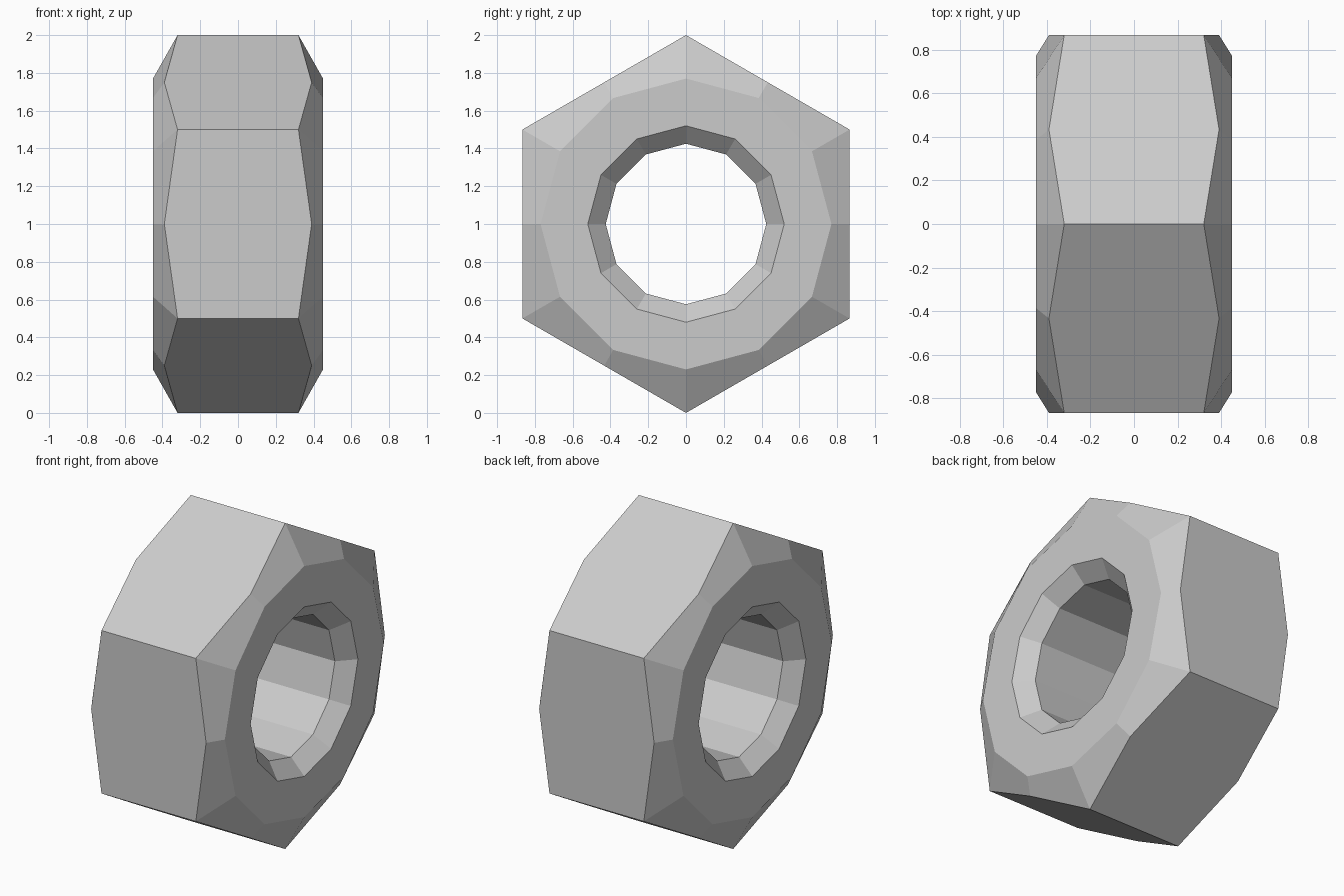
import bpy, bmesh
from math import sin, cos, pi

if "Cube" in bpy.data.objects:
    bpy.data.objects.remove(bpy.data.objects["Cube"])

SIDES = 12
FLAT = cos(pi / 6)

bm = bmesh.new()


def ring(x_corner, r_corner, x_mid=None, r_mid=None):
    """Ring around the x axis; odd points may differ (middle of hex flats)."""
    verts = []
    for i in range(SIDES):
        a = 2 * pi * i / SIDES
        odd = i % 2 and r_mid is not None
        x, r = (x_mid, r_mid) if odd else (x_corner, r_corner)
        verts.append(bm.verts.new((x, r * sin(a), 1 + r * cos(a))))
    return verts


def half(s):
    # hex outline, chamfer circle, countersink mouth, bore
    return [ring(s * 0.32, 1.0, s * 0.39, FLAT),
            ring(s * 0.45, 0.77),
            ring(s * 0.45, 0.52),
            ring(s * 0.36, 0.425)]


# closed profile loop: right side outside-in, then left side inside-out
right, left = half(1), half(-1)
rings = right + left[::-1]
for k, a in enumerate(rings):
    b = rings[(k + 1) % len(rings)]
    for i in range(SIDES):
        j = (i + 1) % SIDES
        bm.faces.new((a[i], a[j], b[j], b[i]))

# merge the coplanar halves of each hex flat
mids = [bm.edges.get((right[0][i], left[0][i])) for i in range(1, SIDES, 2)]
bmesh.ops.dissolve_edges(bm, edges=mids, use_verts=False)
bmesh.ops.recalc_face_normals(bm, faces=bm.faces)

mesh = bpy.data.meshes.new("hex_nut")
bm.to_mesh(mesh)
bm.free()
bpy.context.collection.objects.link(bpy.data.objects.new("hex_nut", mesh))
